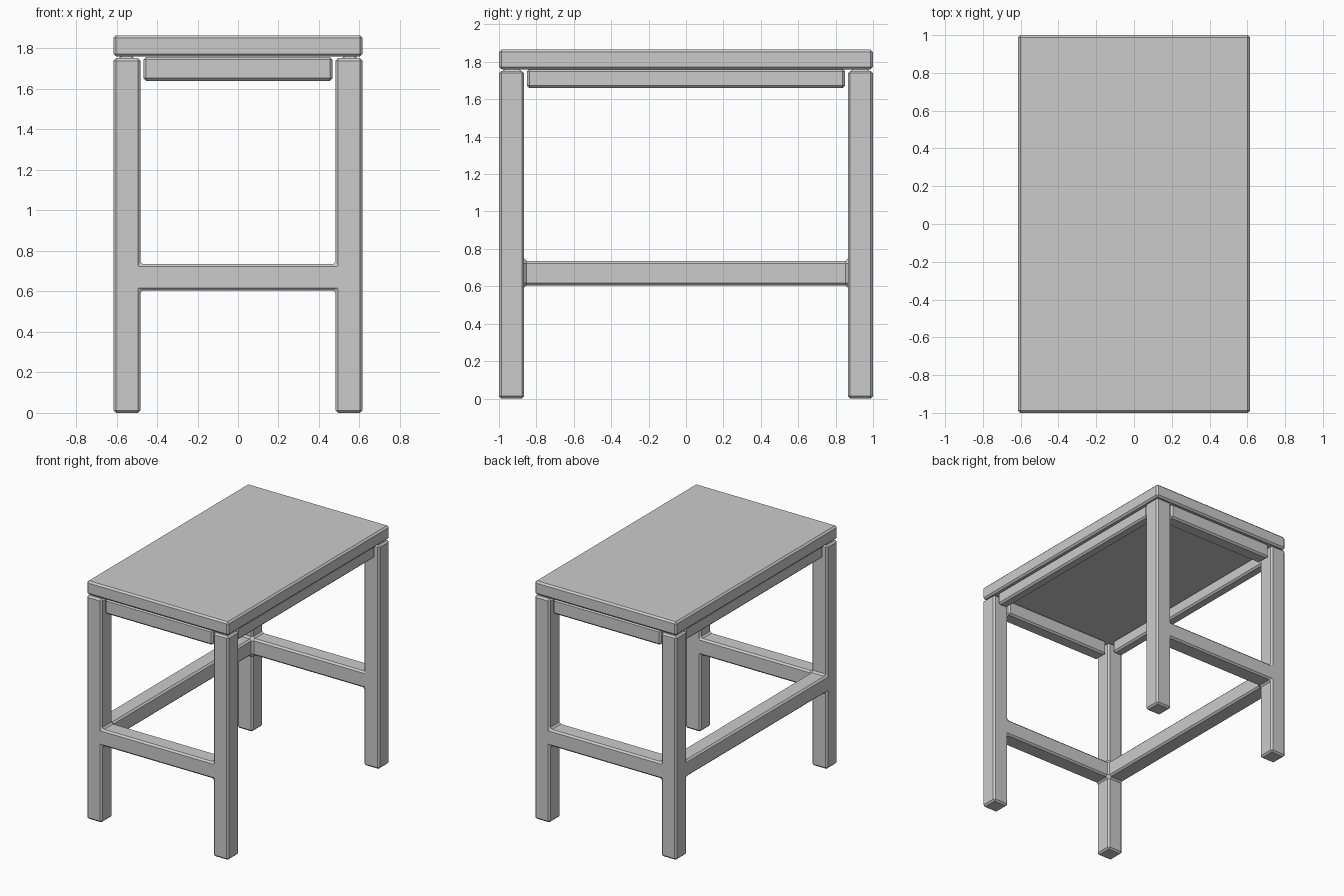
import bpy, bmesh
from itertools import product

if "Cube" in bpy.data.objects:
    bpy.data.objects.remove(bpy.data.objects["Cube"])

BEVEL = 0.013


def finish(name, bm):
    """Chamfer every hard edge and link the mesh as an object."""
    bmesh.ops.recalc_face_normals(bm, faces=bm.faces)
    bmesh.ops.dissolve_limit(bm, angle_limit=0.01, verts=bm.verts, edges=bm.edges)
    bmesh.ops.bevel(bm, geom=list(bm.edges), offset=BEVEL, segments=1,
                    affect='EDGES', clamp_overlap=True)
    mesh = bpy.data.meshes.new(name)
    bm.to_mesh(mesh)
    bm.free()
    obj = bpy.data.objects.new(name, mesh)
    bpy.context.collection.objects.link(obj)
    return obj


def box(name, lo, hi):
    bm = bmesh.new()
    bmesh.ops.create_cube(bm, size=1)
    for v in bm.verts:
        v.co = [(a + b) / 2 + c * (b - a) for a, b, c in zip(lo, hi, v.co)]
    return finish(name, bm)


def cell_solid(name, cuts, filled):
    """One continuous skin around the filled cells of a coarse grid."""
    bm = bmesh.new()
    verts = {}

    def vert(key):
        if key not in verts:
            verts[key] = bm.verts.new([cuts[a][key[a]] for a in range(3)])
        return verts[key]

    for cell in filled:
        for axis, side in product(range(3), (0, 1)):
            near = list(cell)
            near[axis] += 2 * side - 1
            if tuple(near) in filled:
                continue
            u, w = [a for a in range(3) if a != axis]
            ring = []
            for du, dw in ((0, 0), (1, 0), (1, 1), (0, 1)):
                key = list(cell)
                key[axis] += side
                key[u] += du
                key[w] += dw
                ring.append(vert(tuple(key)))
            bm.faces.new(ring)
    return finish(name, bm)


# Seat slab
box("seat", (-0.615, -1, 1.76), (0.615, 1, 1.865))

# Legs joined with front, back and left stretchers (right side is open)
cuts = ((-0.615, -0.482, 0.482, 0.615),
        (-1, -0.865, 0.865, 1),
        (0, 0.605, 0.735, 1.752))
legs = set(product((0, 2), (0, 2), (0, 1, 2)))
stretchers = {(1, 0, 1), (1, 2, 1), (0, 1, 1)}
cell_solid("legs_and_stretchers", cuts, legs | stretchers)

# Apron rails under the seat: deeper on the short sides
for side, s in (("front", -1), ("back", 1)):
    y = sorted((s * 0.875, s * 0.985))
    box(side + "_apron", (-0.467, y[0], 1.64), (0.467, y[1], 1.758))
for side, s in (("left", -1), ("right", 1)):
    x = sorted((s * 0.51, s * 0.592))
    box(side + "_apron", (x[0], -0.85, 1.66), (x[1], 0.85, 1.762))
